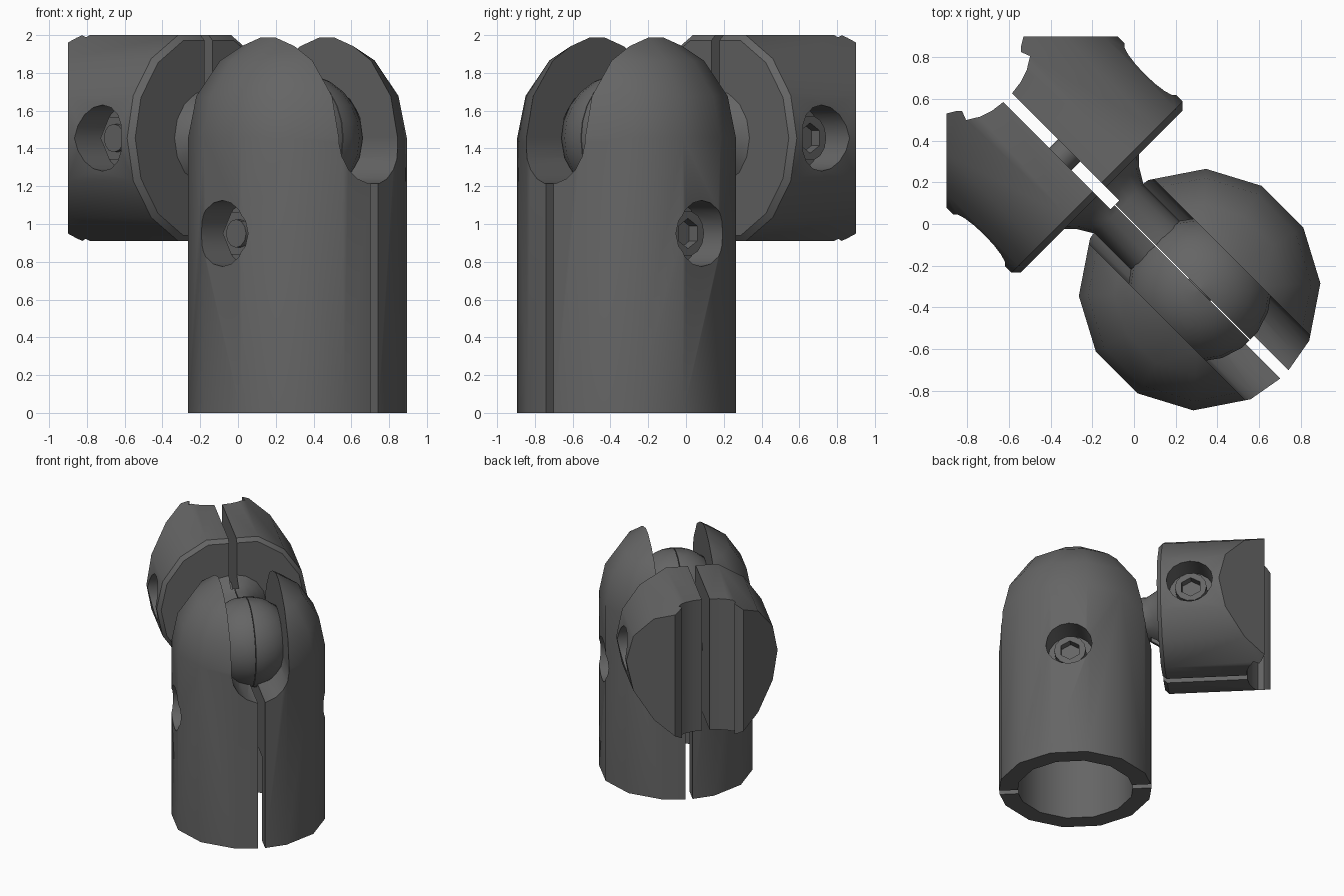
import bpy, bmesh, math
from mathutils import Matrix

if "Cube" in bpy.data.objects:
    bpy.data.objects.remove(bpy.data.objects["Cube"])

# Local frame: X = across the split, Y = along the arm; everything is turned 45 degrees at the end
ZC = 1.455          # height of ball and clamp axis
YT = -0.445         # tube axis position along the arm
ARM = 0.47          # clamp bolt position along the arm

steel = bpy.data.materials.new("dark_steel")
steel.diffuse_color = (0.13, 0.13, 0.13, 1)
steel.use_nodes = True
steel.node_tree.nodes["Principled BSDF"].inputs["Base Color"].default_value = steel.diffuse_color


def make(name, bm):
    bmesh.ops.remove_doubles(bm, verts=bm.verts, dist=1e-5)
    bmesh.ops.recalc_face_normals(bm, faces=bm.faces)
    me = bpy.data.meshes.new(name)
    bm.to_mesh(me)
    bm.free()
    ob = bpy.data.objects.new(name, me)
    bpy.context.collection.objects.link(ob)
    me.materials.append(steel)
    return ob


def even(n, off=0.0):
    return [off + 360 * i / n for i in range(n)]


def lathe(name, profile, angles, axis='Z', loc=(0, 0, 0)):
    """Revolve (radius, height) points using the given ring angles."""
    bm = bmesh.new()
    rings = []
    for r, h in profile:
        ring = []
        for a in angles:
            c, s = r * math.cos(math.radians(a)), r * math.sin(math.radians(a))
            p = {'Z': (c, s, h), 'Y': (c, h, s), 'X': (h, c, s)}[axis]
            ring.append(bm.verts.new([p[i] + loc[i] for i in range(3)]))
        rings.append(ring)
    n = len(angles)
    for lo, hi in zip(rings, rings[1:]):
        for i in range(n):
            j = (i + 1) % n
            bm.faces.new((lo[i], lo[j], hi[j], hi[i]))
    for ring, (r, _) in ((rings[0], profile[0]), (rings[-1], profile[-1])):
        if r > 0:
            bm.faces.new(ring)
    return make(name, bm)


def cyl(name, r, a, b, angles, axis, loc=(0, 0, 0)):
    return lathe(name, [(r, a), (r, b)], angles, axis, loc)


def prism(name, pts, a, b, axis):
    """Extrude a 2D outline: axis Z uses (x, y), axis Y uses (x, z)."""
    bm = bmesh.new()
    put = (lambda p, h: (p[0], p[1], h)) if axis == 'Z' else (lambda p, h: (p[0], h, p[1]))
    lo = [bm.verts.new(put(p, a)) for p in pts]
    hi = [bm.verts.new(put(p, b)) for p in pts]
    bm.faces.new(lo)
    bm.faces.new(hi)
    for i in range(len(pts)):
        j = (i + 1) % len(pts)
        bm.faces.new((lo[i], lo[j], hi[j], hi[i]))
    return make(name, bm)


def box(x, y0, y1, z0, z1):
    return prism("gap_cutter", [(-x, y0), (x, y0), (x, y1), (-x, y1)], z0, z1, 'Z')


def boolean(ob, other, op='DIFFERENCE'):
    """Apply one boolean and discard the cutter."""
    m = ob.modifiers.new("cut", 'BOOLEAN')
    m.operation, m.object, m.solver = op, other, 'EXACT'
    dg = bpy.context.evaluated_depsgraph_get()
    me = bpy.data.meshes.new_from_object(ob.evaluated_get(dg))
    ob.modifiers.clear()
    ob.data = me
    bpy.data.objects.remove(other)


def arc(r, z, steps, lo=-90, hi=90):
    out = []
    for i in range(steps + 1):
        t = math.radians(lo + (hi - lo) * i / steps)
        out.append((max(0.0, r * math.cos(t)), z + r * math.sin(t)))
    return out


def bolt_holes(ob, y, z):
    for a, b in ((0.36, 0.8), (-0.8, -0.36)):
        boolean(ob, cyl("hole_cutter", 0.175, a, b, even(16), 'X', (0, y, z)))


# Domed tube, split in two jaws
sym = [14, 42, 70, 90, 110, 138, 166]
tube_angles = sym + [a + 180 for a in sym]
tube = lathe("split_tube", [(0.58, 0)] + arc(0.58, ZC, 4, 0, 90), tube_angles, 'Z', (0, YT, 0))
boolean(tube, cyl("bore_cutter", 0.438, -0.1, 0.7, tube_angles, 'Z', (0, YT, 0)))
boolean(tube, lathe("seat_cutter", arc(0.35, ZC, 10), even(20, 9), 'Z', (0, YT, 0)))
# Round-bottomed slot over the dome
slot = [(0.22 * math.cos(math.radians(a)), 1.43 + 0.22 * math.sin(math.radians(a)))
        for a in range(180, 361, 20)]
boolean(tube, prism("slot_cutter", slot + [(0.22, 2.3), (-0.22, 2.3)], -1.3, 0.4, 'Y'))
boolean(tube, box(0.028, -1.3, 0.4, -0.1, 2.3))
bolt_holes(tube, YT, 0.95)

# Side clamp: round body with mitred end and a shallow vertical channel
half = [0, 23, 46.5, 70, 110, 133.5, 157]
clamp = lathe("side_clamp", [(0.55, 0.22), (0.58, 0.25), (0.58, 1.2)],
              half + [a + 180 for a in half], 'Y', (0, 0, ZC))
plan = [(0.1, 0.866), (0.16, 0.887), (0.217, 0.922), (0.2, 0.966),
        (0.22, 0.986), (0.262, 1.011), (0.75, 0.523), (0.75, 0.0)]
outline = [(0, 0.853)] + plan + [(-x, y) for x, y in reversed(plan)]
boolean(clamp, prism("plan_cutter", outline, 0.5, 2.3, 'Z'), 'INTERSECT')
boolean(clamp, box(0.03, 0.1, 1.3, 0.5, 2.3))
bolt_holes(clamp, ARM, ZC)

# Neck with flared hub, and ball, both halved by a hairline seam
neck = lathe("neck", [(0.165, YT + 0.2), (0.165, 0.1), (0.21, 0.175), (0.26, 0.225), (0.26, 0.26)],
             even(16), 'Y', (0, 0, ZC))
ball = lathe("ball", arc(0.345, ZC, 12), even(20, 9), 'Z', (0, YT, 0))
for part in (neck, ball):
    boolean(part, box(0.002, -1.3, 0.5, 0.5, 2.3))
boolean(neck, box(0.03, 0.13, 0.5, 0.5, 2.3))

# Socket-head bolts with hex nuts
for label, y, z in (("tube", YT, 0.95), ("clamp", ARM, ZC)):
    at = (0, y, z)
    cyl(label + "_bolt_shank", 0.075, -0.46, 0.38, even(12), 'X', at)
    cyl(label + "_nut", 0.13, -0.43, -0.35, even(6), 'X', at)
    head = cyl(label + "_bolt_head", 0.12, 0.35, 0.46, even(14), 'X', at)
    boolean(head, cyl("socket_cutter", 0.08, 0.4, 0.6, even(6, 30), 'X', at))

# Turn the assembly and shade
turn = Matrix.Rotation(math.radians(45), 4, 'Z')
for ob in bpy.context.scene.objects:
    ob.data.transform(turn)
    ob.select_set(True)
    bpy.context.view_layer.objects.active = ob
bpy.ops.object.shade_smooth_by_angle(angle=math.radians(35))
